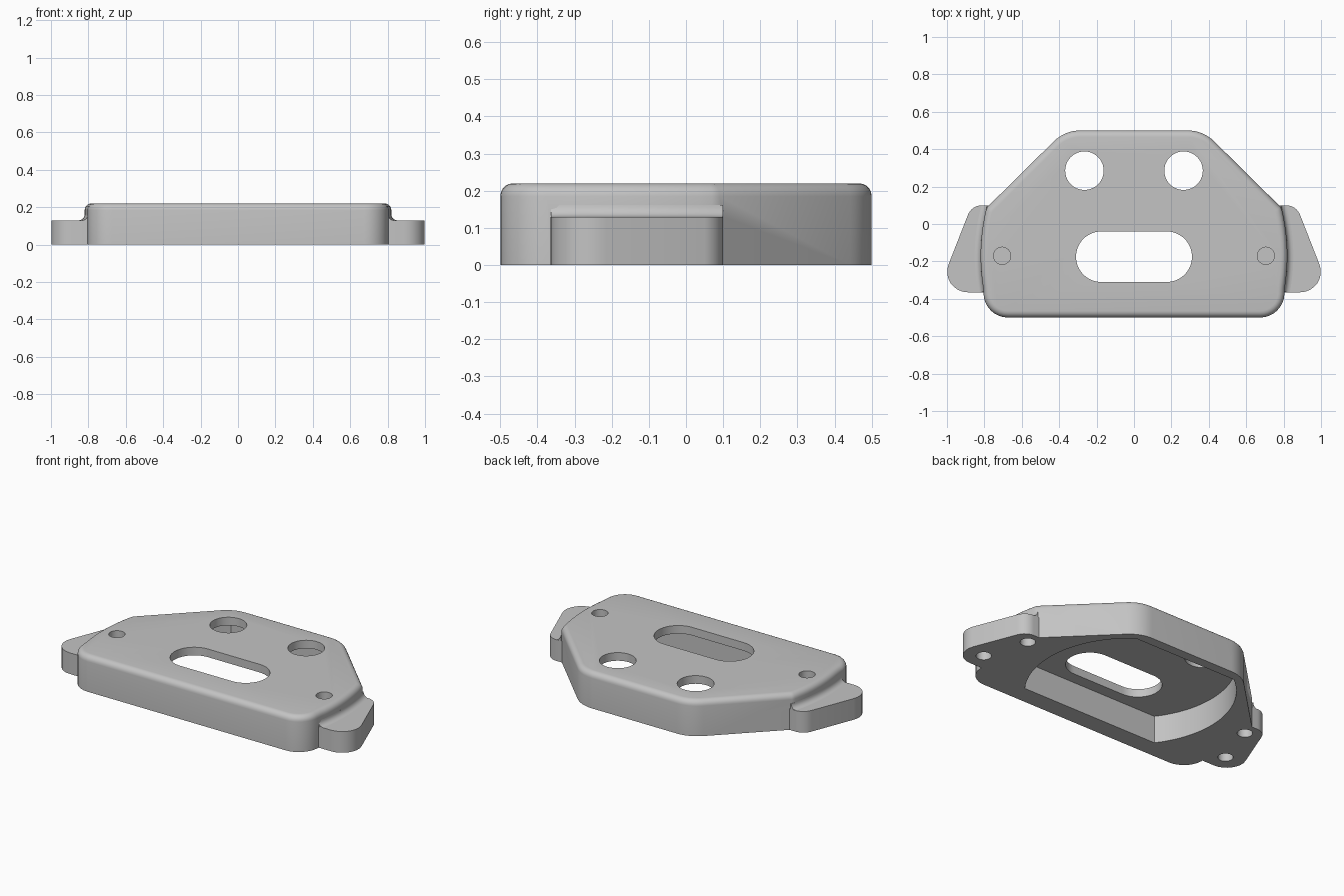
import bpy
import bmesh
from math import pi, sin, cos, tan, atan2, asin, sqrt
from mathutils import Vector

cube = bpy.data.objects.get("Cube")
if cube:
    bpy.data.objects.remove(cube, do_unlink=True)

HEIGHT, TAB_TOP, POCKET_TOP = 0.22, 0.13, 0.17
SIDE_X, SIDE_Y, SIDE_R = -0.24, -0.17, 1.06      # bulging side arc

grey = bpy.data.materials.new("satin grey")
grey.use_nodes = True
grey.diffuse_color = (0.55, 0.55, 0.55, 1)
grey.node_tree.nodes["Principled BSDF"].inputs["Base Color"].default_value = (0.55, 0.55, 0.55, 1)


def rounded(corners, steps=8):
    """Outline through (x, y, radius) corners, each rounded by an arc."""
    out = []
    for i, (x, y, r) in enumerate(corners):
        p = Vector((x, y))
        if r == 0:
            out.append(p)
            continue
        a = (Vector(corners[i - 1][:2]) - p).normalized()
        b = (Vector(corners[(i + 1) % len(corners)][:2]) - p).normalized()
        half = a.angle(b) / 2
        centre = p + (a + b).normalized() * (r / sin(half))
        start, end = p + a * (r / tan(half)) - centre, p + b * (r / tan(half)) - centre
        a0 = atan2(start.y, start.x)
        sweep = (atan2(end.y, end.x) - a0 + pi) % (2 * pi) - pi
        for k in range(steps + 1):
            t = a0 + sweep * k / steps
            out.append(centre + Vector((cos(t), sin(t))) * r)
    return out


def circle(x, y, r, n=40):
    return [Vector((x + r * cos(2 * pi * k / n), y + r * sin(2 * pi * k / n))) for k in range(n)]


def make_object(name, bm):
    bmesh.ops.recalc_face_normals(bm, faces=bm.faces)
    mesh = bpy.data.meshes.new(name)
    bm.to_mesh(mesh)
    bm.free()
    mesh.materials.append(grey)
    obj = bpy.data.objects.new(name, mesh)
    bpy.context.scene.collection.objects.link(obj)
    return obj


def prism(name, outline, z0, z1, round_top=0):
    bm = bmesh.new()
    face = bm.faces.new([bm.verts.new((p.x, p.y, z0)) for p in outline])
    ext = bmesh.ops.extrude_face_region(bm, geom=[face])
    top = [g for g in ext["geom"] if isinstance(g, bmesh.types.BMVert)]
    bmesh.ops.translate(bm, verts=top, vec=(0, 0, z1 - z0))
    if round_top:
        rim = [e for e in bm.edges if all(v.co.z > z1 - 1e-5 for v in e.verts)]
        bmesh.ops.bevel(bm, geom=rim, offset=round_top, segments=5, profile=0.5, affect='EDGES')
    return make_object(name, bm)


def combine(target, other, operation):
    """Boolean the other object into the target and discard it."""
    other.hide_render = True
    mod = target.modifiers.new("combine", 'BOOLEAN')
    mod.operation, mod.object, mod.solver = operation, other, 'EXACT'
    bpy.context.view_layer.update()
    graph = bpy.context.evaluated_depsgraph_get()
    mesh = bpy.data.meshes.new_from_object(target.evaluated_get(graph))
    target.modifiers.clear()
    target.data = mesh
    bpy.data.objects.remove(other, do_unlink=True)


def mirrored(points):
    return [Vector((-p.x, p.y)) for p in reversed(points)]


def side_point(y, offset=0):
    a = asin((y - SIDE_Y) / SIDE_R)
    return Vector((SIDE_X + (SIDE_R + offset) * cos(a), SIDE_Y + (SIDE_R + offset) * sin(a)))


# Main plate: straight front, bulging sides, sloped back corners
sides = [side_point(-0.34 + 0.41 * k / 12) for k in range(13)]
right = [(0.797, -0.5, 0.13)] + [(p.x, p.y, 0) for p in sides]
right += [(0.785, 0.09, 0), (0.37, 0.5, 0.2)]
left = [(-x, y, r) for x, y, r in reversed(right)]
body = prism("cover_body", rounded(right + left), 0, HEIGHT, 0.035)

# Low mounting tab on each side
tab = rounded([(0.7, -0.365, 0), (1.05, -0.365, 0.11), (0.868, 0.1, 0.08), (0.7, 0.1, 0)])
for outline in (tab, mirrored(tab)):
    combine(body, prism("tab", outline, 0, TAB_TOP), 'UNION')

# Pocket in the underside: a disc cut straight at front and back
PY, PR = -0.03, 0.59
front_a, back_a = asin((-0.385 - PY) / PR), asin((0.44 - PY) / PR)
arc = []
for k in range(25):
    t = front_a + (back_a - front_a) * k / 24
    arc.append(Vector((PR * cos(t), PY + PR * sin(t))))
combine(body, prism("pocket_cutter", arc + mirrored(arc), -0.05, POCKET_TOP), 'DIFFERENCE')

# Central slot through the plate
sx, s0, s1, sr = 0.31, -0.31, -0.04, 0.1345
slot = rounded([(-sx, s0, sr), (sx, s0, sr), (sx, s1, sr), (-sx, s1, sr)], 12)
combine(body, prism("slot_cutter", slot, -0.05, 0.3), 'DIFFERENCE')

# Round holes: x, y, radius, bottom, top
holes = [
    (0.265, 0.285, 0.103, -0.05, 0.3),     # large through holes
    (0.705, -0.17, 0.046, 0.17, 0.3),      # shallow holes on top
    (0.79, 0.02, 0.043, -0.05, 0.09),      # blind holes under the tabs
    (0.88, -0.255, 0.043, -0.05, 0.09),
]
for x, y, r, z0, z1 in holes:
    for s in (1, -1):
        combine(body, prism("hole_cutter", circle(s * x, y, r), z0, z1), 'DIFFERENCE')


def cove(name, s, r=0.032, rows=20, steps=6):
    """Concave fillet where the side wall meets the tab."""
    section = [(-0.004, TAB_TOP - 0.004)]
    for k in range(steps + 1):
        t = pi / 2 * k / steps
        section.append((r - r * sin(t), TAB_TOP + r - r * cos(t)))
    section = [section[0], (r, TAB_TOP - 0.004)] + [
        (r - r * cos(pi / 2 * k / steps), TAB_TOP + r - r * sin(pi / 2 * k / steps))
        for k in range(steps, -1, -1)] + [(-0.004, TAB_TOP + r)]
    bm = bmesh.new()
    rings = []
    for i in range(rows + 1):
        y = -0.364 + 0.463 * i / rows
        ring = []
        for off, z in section:
            p = side_point(y, off)
            ring.append(bm.verts.new((s * p.x, y, z)))
        rings.append(ring)
    n = len(section)
    for a, b in zip(rings, rings[1:]):
        for j in range(n):
            bm.faces.new((a[j], a[(j + 1) % n], b[(j + 1) % n], b[j]))
    bm.faces.new(rings[0])
    bm.faces.new(rings[-1])
    return make_object(name, bm)


parts = [body, cove("left_tab_fillet", 1), cove("right_tab_fillet", -1)]

# Smooth rounded walls, keeping real edges sharp
bpy.ops.object.select_all(action='DESELECT')
for obj in parts:
    obj.select_set(True)
bpy.context.view_layer.objects.active = body
bpy.ops.object.shade_smooth_by_angle(angle=pi / 6)
